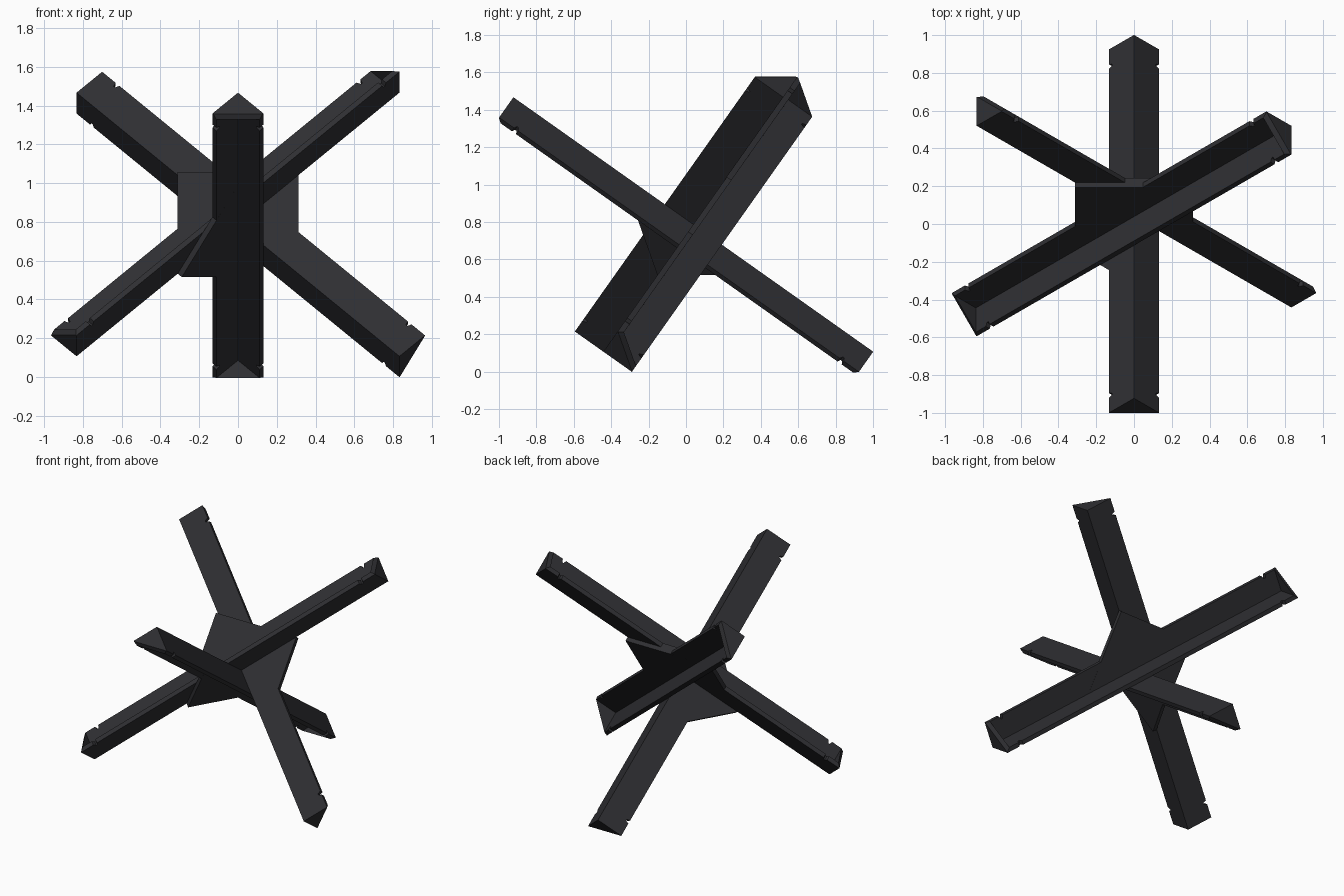
import bpy, bmesh
from mathutils import Vector

if "Cube" in bpy.data.objects:
    bpy.data.objects.remove(bpy.data.objects["Cube"])

O = Vector((0, 0.039, 0.787))          # point where the three ridges cross
A = Vector((0, -2, 2 ** 0.5)).normalized()
B = Vector((3 ** 0.5, 1, 2 ** 0.5)).normalized()
C = Vector((-3 ** 0.5, 1, 2 ** 0.5)).normalized()
HALF, W, T = 1.178, 0.132, 0.03        # half length, flange half width, plate thickness
V = W - T * 2 ** 0.5                   # height of the inner corner of the angle profile

steel = bpy.data.materials.new("dark_steel")
steel.diffuse_color = (0.028, 0.028, 0.032, 1)
steel.use_nodes = True
steel.node_tree.nodes["Principled BSDF"].inputs["Base Color"].default_value = steel.diffuse_color


def make_object(name, rings):
    """Skin a row of equal-sized closed rings and cap both ends."""
    bm = bmesh.new()
    rows = [[bm.verts.new(p) for p in ring] for ring in rings]
    n = len(rows[0])
    for r0, r1 in zip(rows, rows[1:]):
        for i in range(n):
            j = (i + 1) % n
            bm.faces.new((r0[i], r0[j], r1[j], r1[i]))
    bm.faces.new(rows[0])
    bm.faces.new(rows[-1])
    bmesh.ops.remove_doubles(bm, verts=bm.verts, dist=1e-5)
    bmesh.ops.dissolve_degenerate(bm, edges=bm.edges, dist=1e-5)
    bmesh.ops.recalc_face_normals(bm, faces=bm.faces)
    me = bpy.data.meshes.new(name)
    bm.to_mesh(me)
    bm.free()
    me.materials.append(steel)
    bpy.context.collection.objects.link(bpy.data.objects.new(name, me))


def beam(name, d, ridge):
    """L-profile beam, ridge line through O, closed chamfered ends, notched edges."""
    ridge = ridge.normalized()
    side = d.cross(ridge)
    # (distance from end, outer tip x, y, inner tip x, y, inner corner y)
    plain = (W, 0, 0.111, -0.021)
    notch = (0.116, 0.016, 0.095, -0.005)
    half = [(0, W, 0, W - 0.004, -0.002, -0.002),
            (0.024, *plain, -0.021), (0.024, *plain, V),
            (0.098, *plain, V), (0.107, *notch, V),
            (0.117, *notch, V), (0.126, *plain, V)]
    stations = [(-HALF + s[0], *s[1:]) for s in half]
    stations += [(HALF - s[0], *s[1:]) for s in reversed(half)]
    rings = []
    for t, tx, ty, ix, iy, v in stations:
        prof = [(0, W), (tx, ty), (ix, iy), (0, v), (-ix, iy), (-tx, ty)]
        rings.append([O + d * t + side * x + ridge * (y - W) for x, y in prof])
    make_object(name, rings)


def gusset(name, p, q, r, normal):
    """Triangular plate with corners along three beam directions."""
    s = 0.44
    ring = [O + v * s for v in (p, q, r)]
    make_object(name, [ring, [v + normal * T for v in ring]])


# Three mutually perpendicular beams
beam("front_beam", A, B + C)
beam("right_beam", B, -A - C)
beam("left_beam", C, A - B)

# Gusset plates at the crossing
gusset("front_gusset", -B, C, B, A)
gusset("rear_gusset", C, B, -C, -A)
gusset("lower_gusset", A, -B, -A, -C)
